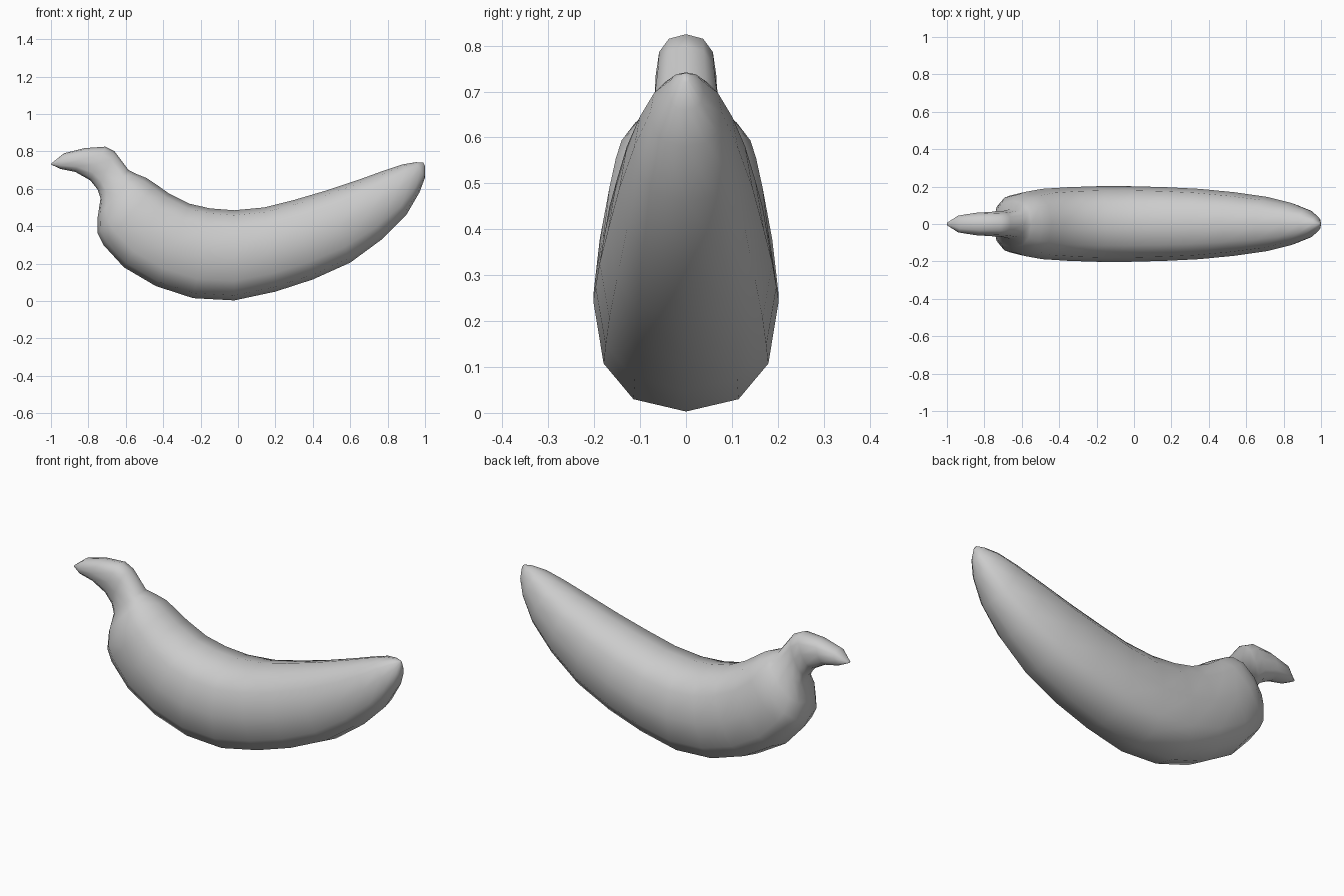
import bpy, bmesh, math

SIDES = 12

# Cross-sections from stem to tip: inner edge x, z, outer edge x, z, half width
SECTIONS = [
    (-.995, .738, -1.0, .73, .008), (-.93, .79, -.95, .706, .045),
    (-.82, .817, -.87, .69, .06), (-.71, .825, -.79, .645, .066),
    (-.66, .80, -.75, .595, .068), (-.585, .70, -.735, .55, .08),
    (-.55, .682, -.75, .45, .125), (-.49, .658, -.75, .36, .158),
    (-.44, .625, -.72, .30, .172), (-.37, .575, -.61, .18, .188),
    (-.26, .52, -.44, .08, .197), (-.15, .495, -.24, .015, .202),
    (-.02, .485, -.02, .003, .202), (.14, .50, .20, .05, .197),
    (.30, .54, .40, .115, .188), (.47, .59, .60, .205, .17),
    (.65, .65, .77, .33, .145), (.78, .697, .90, .46, .113),
    (.88, .73, .97, .58, .078), (.95, .742, 1.0, .66, .038),
    (.99, .74, 1.0, .72, .008),
]


def soft(v):
    # slightly squared-off oval
    return math.copysign(abs(v) ** 0.82, v) if abs(v) > 1e-6 else 0.0


bm = bmesh.new()
rings = []
for ux, uz, lx, lz, w in SECTIONS:
    ring = []
    for i in range(SIDES):
        a = 2 * math.pi * i / SIDES
        t = (1 + soft(math.cos(a))) / 2
        ring.append(bm.verts.new((lx + (ux - lx) * t, w * soft(math.sin(a)),
                                  lz + (uz - lz) * t)))
    rings.append(ring)

# Skin between neighbouring rings, then close both ends
for r0, r1 in zip(rings, rings[1:]):
    for i in range(SIDES):
        j = (i + 1) % SIDES
        bm.faces.new((r0[i], r0[j], r1[j], r1[i]))
bm.faces.new(rings[0])
bm.faces.new(rings[-1])
bmesh.ops.recalc_face_normals(bm, faces=bm.faces)
for f in bm.faces:
    f.smooth = True

mesh = bpy.data.meshes.new("banana")
bm.to_mesh(mesh)
bm.free()
banana = bpy.data.objects.new("banana", mesh)
bpy.context.collection.objects.link(banana)
